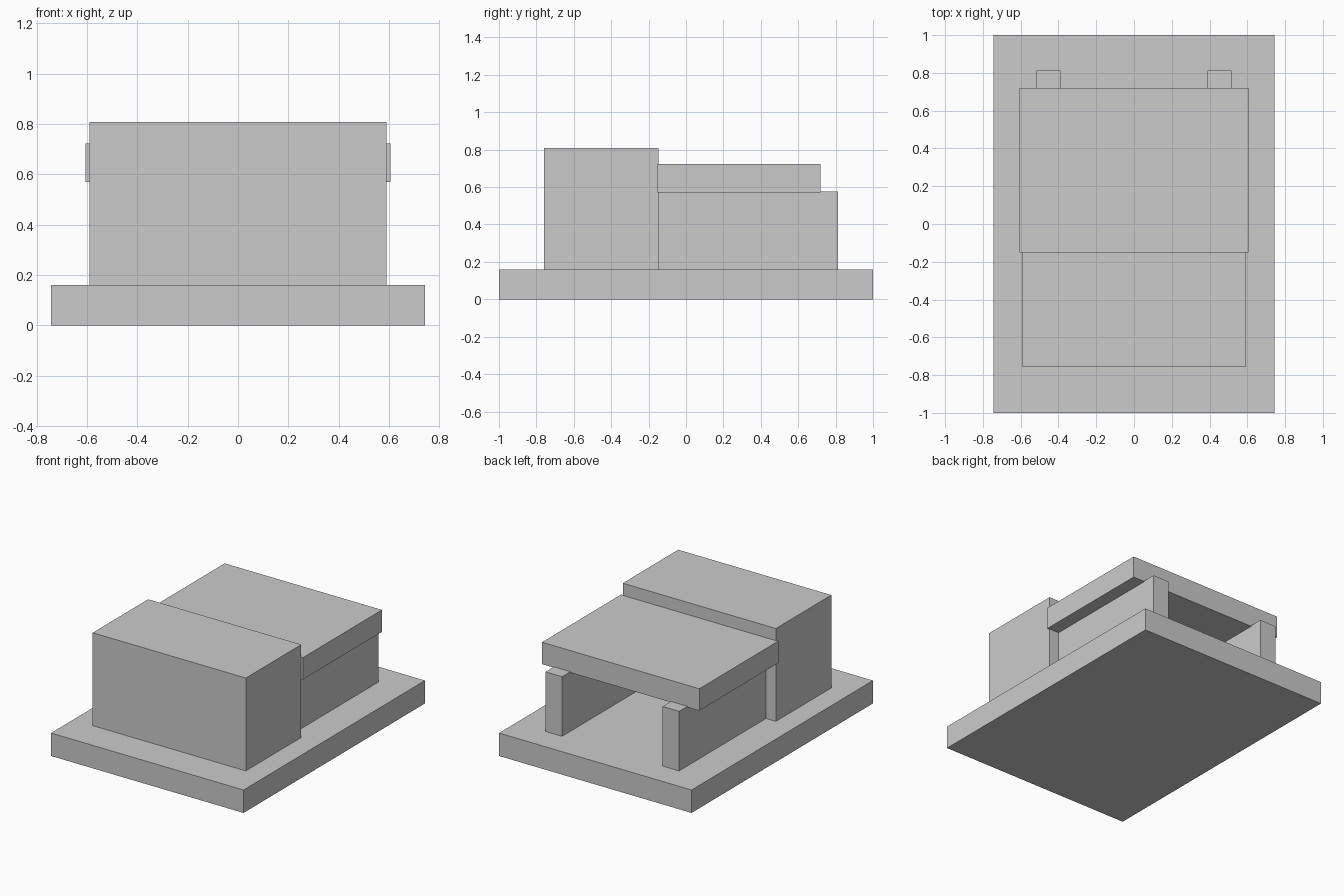
import bpy

if "Cube" in bpy.data.objects:
    bpy.data.objects.remove(bpy.data.objects["Cube"])


def box(name, x, y, z):
    """Add a box from (min, max) ranges on each axis."""
    ranges = (x, y, z)
    centre = [(a + b) / 2 for a, b in ranges]
    bpy.ops.mesh.primitive_cube_add(size=1, location=centre)
    obj = bpy.context.object
    obj.name = name
    obj.scale = [b - a for a, b in ranges]
    bpy.ops.object.transform_apply(location=True, rotation=False, scale=True)
    return obj


# Ground slab
box("base", (-0.743, 0.743), (-1, 1), (0, 0.16))

# Tall solid block at the front
box("front_block", (-0.591, 0.591), (-0.758, -0.147), (0.16, 0.808))

# Pair of supporting walls behind it, mirrored across x = 0
wall = box("side_walls", (0.388, 0.515), (-0.147, 0.812), (0.16, 0.576))
wall.modifiers.new("mirror", 'MIRROR')

# Roof slab resting over the walls
box("roof", (-0.607, 0.607), (-0.152, 0.72), (0.57, 0.723))
